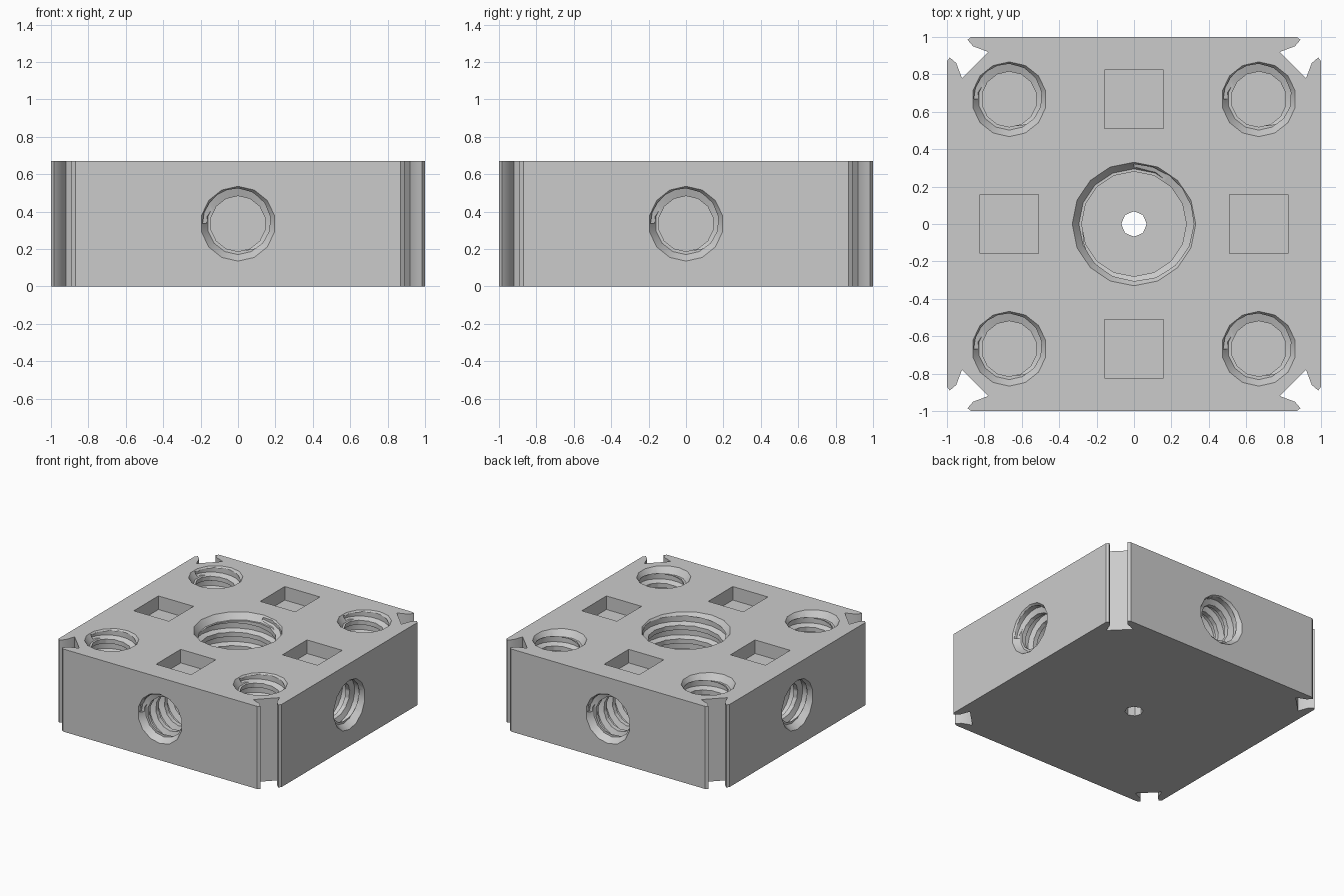
import bpy, bmesh
from math import sin, cos, pi, radians
from mathutils import Matrix, Vector

if "Cube" in bpy.data.objects:
    bpy.data.objects.remove(bpy.data.objects["Cube"])

HEIGHT = 0.67
PITCH = 0.11

grey = bpy.data.materials.new("light grey")
grey.use_nodes = True
grey.diffuse_color = (0.6, 0.6, 0.6, 1)
grey.node_tree.nodes["Principled BSDF"].inputs["Base Color"].default_value = (0.6, 0.6, 0.6, 1)


def finish(bm, name, matrix=Matrix()):
    bmesh.ops.recalc_face_normals(bm, faces=bm.faces)
    mesh = bpy.data.meshes.new(name)
    bm.to_mesh(mesh)
    bm.free()
    mesh.materials.append(grey)
    ob = bpy.data.objects.new(name, mesh)
    ob.matrix_world = matrix
    bpy.context.collection.objects.link(ob)
    return ob


def lathe(name, profile, sides, matrix):
    """Closed solid of revolution from (radius, height) pairs."""
    bm = bmesh.new()
    rings = [[bm.verts.new((r * sin(2 * pi * i / sides), r * cos(2 * pi * i / sides), z))
              for i in range(sides)] for r, z in profile]
    for a, b in zip(rings, rings[1:]):
        for i in range(sides):
            j = (i + 1) % sides
            bm.faces.new((a[i], a[j], b[j], b[i]))
    bm.faces.new(rings[0])
    bm.faces.new(rings[-1])
    return finish(bm, name, matrix)


def helix_groove(name, core, outer, depth, matrix):
    """Closed spiral sweep of a tapered section, used to cut the thread."""
    bm = bmesh.new()
    steps = 20
    section = [(core - 0.03, -0.047), (outer, -0.022), (outer, 0.022), (core - 0.03, 0.047)]
    total = int((depth - 0.06) / PITCH * steps)
    rings = []
    for k in range(total + 1):
        a = 2 * pi * k / steps
        z = -depth + 0.055 + PITCH * k / steps
        rings.append([bm.verts.new((r * cos(a), r * sin(a), z + dz)) for r, dz in section])
    for a, b in zip(rings, rings[1:]):
        for i in range(4):
            j = (i + 1) % 4
            bm.faces.new((a[i], a[j], b[j], b[i]))
    bm.faces.new(rings[0])
    bm.faces.new(rings[-1])
    return finish(bm, name, matrix)


def cut(target, cutter):
    mod = target.modifiers.new("cut", "BOOLEAN")
    mod.operation = "DIFFERENCE"
    mod.solver = "EXACT"
    mod.object = cutter
    bpy.context.view_layer.objects.active = target
    bpy.ops.object.modifier_apply(modifier=mod.name)
    bpy.data.objects.remove(cutter)


def threaded_hole(target, matrix, mouth, core, depth, sides):
    cut(target, lathe("hole_cutter", [(core, -depth), (core, -0.05), (mouth - 0.035, -0.05),
                                      (mouth, 0), (mouth, 0.05)], sides, matrix))
    cut(target, helix_groove("thread_cutter", core, mouth - 0.01, depth, matrix))


# Block with a dovetail slot at each vertical corner
corner = [(1, 0.87), (0.985, 0.89), (0.95, 0.86), (0.92, 0.78),
          (0.78, 0.92), (0.86, 0.95), (0.89, 0.985), (0.87, 1)]
bm = bmesh.new()
outline = []
for q in range(4):
    turn = Matrix.Rotation(q * pi / 2, 4, "Z")
    outline += [bm.verts.new(turn @ Vector((x, y, 0))) for x, y in corner]
base = bm.faces.new(outline)
top = bmesh.ops.extrude_face_region(bm, geom=[base])["geom"]
bmesh.ops.translate(bm, vec=(0, 0, HEIGHT), verts=[v for v in top if isinstance(v, bmesh.types.BMVert)])
block = finish(bm, "threaded_block")

# Large centre hole and the small drain through its floor
threaded_hole(block, Matrix.Translation((0, 0, HEIGHT)), 0.33, 0.28, 0.53, 16)
cut(block, lathe("drain_cutter", [(0.068, -0.1), (0.068, 0.3)], 8, Matrix()))

for q in range(4):
    turn = Matrix.Rotation(q * pi / 2, 4, "Z")
    # Corner hole, opening upwards
    threaded_hole(block, Matrix.Translation(turn @ Vector((0.667, 0.667, HEIGHT))), 0.2, 0.148, 0.45, 14)
    # Side hole, opening outwards
    side = turn @ Matrix.Translation((0, -1, HEIGHT / 2)) @ Matrix.Rotation(pi / 2, 4, "X")
    threaded_hole(block, side, 0.2, 0.148, 0.45, 14)
    # Square pocket in the top
    bm = bmesh.new()
    bmesh.ops.create_cube(bm, size=1, matrix=Matrix.Diagonal((0.315, 0.315, 0.22, 1)))
    cut(block, finish(bm, "pocket_cutter", turn @ Matrix.Translation((0.667, 0, HEIGHT))))

bpy.ops.object.select_all(action="DESELECT")
block.select_set(True)
bpy.context.view_layer.objects.active = block
bpy.ops.object.shade_smooth_by_angle(angle=radians(30))
